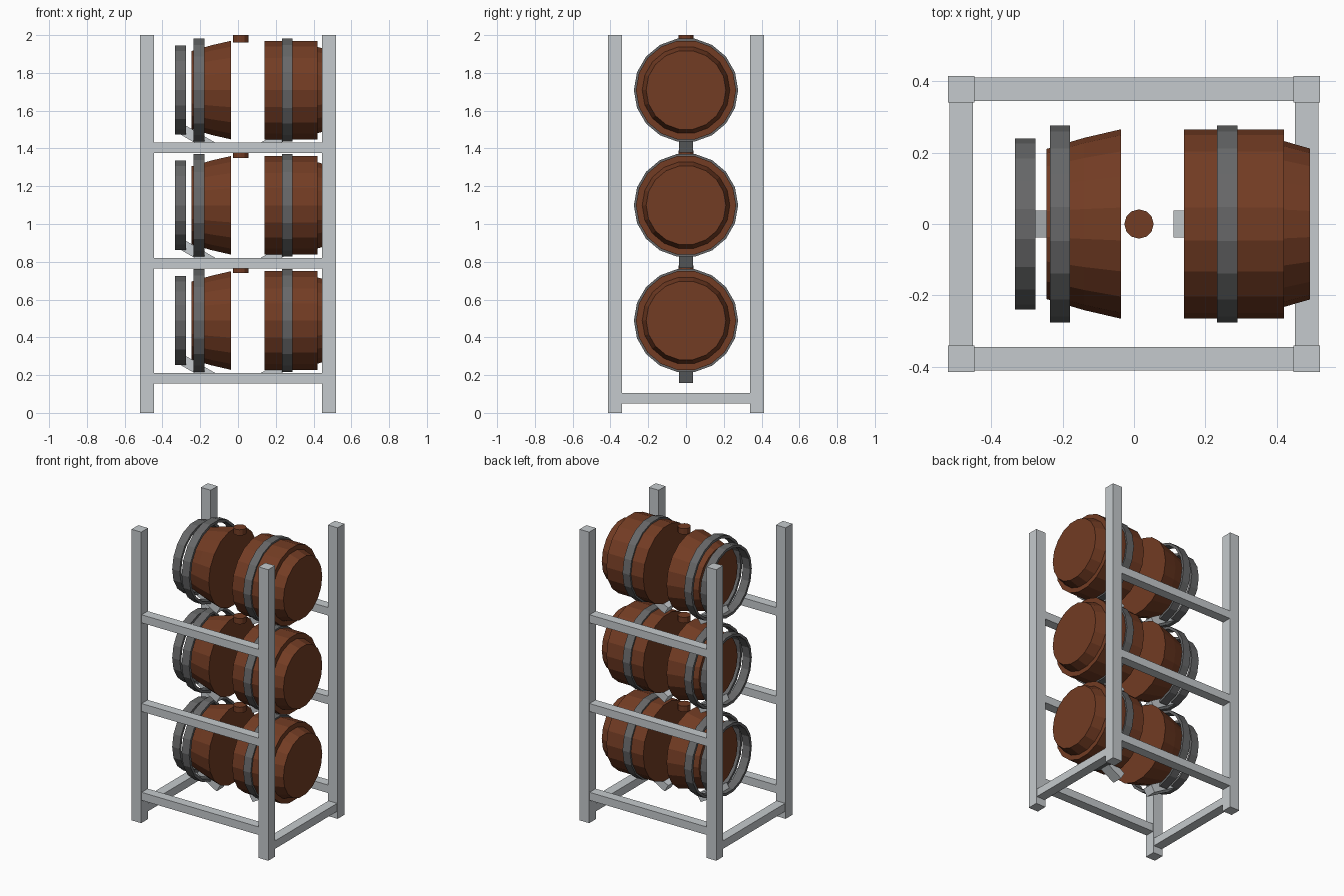
import bpy, bmesh, math
from mathutils import Matrix, Vector

cube = bpy.data.objects.get("Cube")
if cube:
    bpy.data.objects.remove(cube, do_unlink=True)


def material(name, r, g, b):
    m = bpy.data.materials.new(name)
    m.use_nodes = True
    m.diffuse_color = (r, g, b, 1)
    m.node_tree.nodes["Principled BSDF"].inputs["Base Color"].default_value = (r, g, b, 1)
    return m


STEEL = material("light grey frame", 0.56, 0.59, 0.61)
WOOD = material("brown wood", 0.17, 0.045, 0.017)
IRON = material("dark grey hoop", 0.135, 0.137, 0.14)


def finish(name, bm, mat, location=(0, 0, 0)):
    bmesh.ops.recalc_face_normals(bm, faces=bm.faces)
    mesh = bpy.data.meshes.new(name)
    bm.to_mesh(mesh)
    bm.free()
    mesh.materials.append(mat)
    ob = bpy.data.objects.new(name, mesh)
    ob.location = location
    bpy.context.collection.objects.link(ob)
    return ob


def box(name, center, size, mat, tilt=0):
    bm = bmesh.new()
    bmesh.ops.create_cube(bm, size=1)
    bmesh.ops.scale(bm, vec=size, verts=bm.verts)
    bmesh.ops.rotate(bm, matrix=Matrix.Rotation(tilt, 3, 'Y'), verts=bm.verts)
    return finish(name, bm, mat, center)


def lathe(name, profile, mat, z, closed=False, sides=18):
    """Turn (x, radius) points about the x axis; closed makes a ring, otherwise ends are capped."""
    bm = bmesh.new()
    rings = []
    for x, r in profile:
        angles = [math.tau * k / sides for k in range(sides)]
        rings.append([bm.verts.new((x, r * math.cos(a), r * math.sin(a))) for a in angles])
    pairs = list(zip(rings, rings[1:]))
    if closed:
        pairs.append((rings[-1], rings[0]))
    else:
        bm.faces.new(rings[0])
        bm.faces.new(rings[-1])
    for a, b in pairs:
        for k in range(sides):
            n = (k + 1) % sides
            bm.faces.new((a[k], a[n], b[n], b[k]))
    return finish(name, bm, mat, (0, 0, z))


def hoop(name, x, outer, z, width=0.057, thickness=0.018):
    a, b, inner = x - width / 2, x + width / 2, outer - thickness
    lathe(name, [(a, outer), (b, outer), (b, inner), (a, inner)], IRON, z, closed=True)


POST_X, POST_Y = 0.483, 0.377
LEVELS = [0.61 * i for i in range(3)]

# Frame posts and low end rails
for sx, side in ((1, "left"), (-1, "right")):
    for sy, end in ((-1, "front"), (1, "back")):
        box(f"{end}_{side}_post", (sx * POST_X, sy * POST_Y, 1), (0.074, 0.074, 2), STEEL)
    box(f"{side}_low_rail", (sx * POST_X, 0, 0.078), (0.066, 0.68, 0.055), STEEL)

# Long rails, one front and back pair per level
for i, z in enumerate(LEVELS, 1):
    for sy, end in ((-1, "front"), (1, "back")):
        box(f"{end}_rail_{i}", (0, sy * POST_Y, 0.183 + z), (0.894, 0.066, 0.055), STEEL)

# Barrels with their hoops, bung and cradle blocks
TILT, LENGTH, THICK = math.radians(30), 0.2, 0.055
for i, level in enumerate(LEVELS, 1):
    z = 0.489 + level
    lathe(f"barrel_right_part_{i}", [(-0.245, 0.21), (-0.14, 0.241), (-0.037, 0.265)], WOOD, z)
    lathe(f"barrel_belly_{i}", [(0.14, 0.265), (0.42, 0.265)], WOOD, z)
    lathe(f"barrel_left_end_{i}", [(0.41, 0.232), (0.42, 0.232), (0.493, 0.211)], WOOD, z)

    hoop(f"end_hoop_{i}", -0.304, 0.24, z)
    hoop(f"right_hoop_{i}", -0.207, 0.276, z)
    hoop(f"left_hoop_{i}", 0.261, 0.276, z)

    bm = bmesh.new()
    bmesh.ops.create_cone(bm, cap_ends=True, segments=12, radius1=0.041, radius2=0.041, depth=0.04)
    finish(f"bung_{i}", bm, WOOD, (0.014, 0, z + 0.271))

    for sx, side in ((1, "left"), (-1, "right")):
        corner = Vector((0.11, 0, 0.205 + level))
        along = Vector((math.cos(TILT), 0, math.sin(TILT)))
        down = Vector((math.sin(TILT), 0, -math.cos(TILT)))
        c = corner + along * LENGTH / 2 + down * THICK / 2
        box(f"{side}_cradle_{i}", (sx * c.x, 0, c.z), (LENGTH, 0.075, THICK), STEEL, -sx * TILT)
